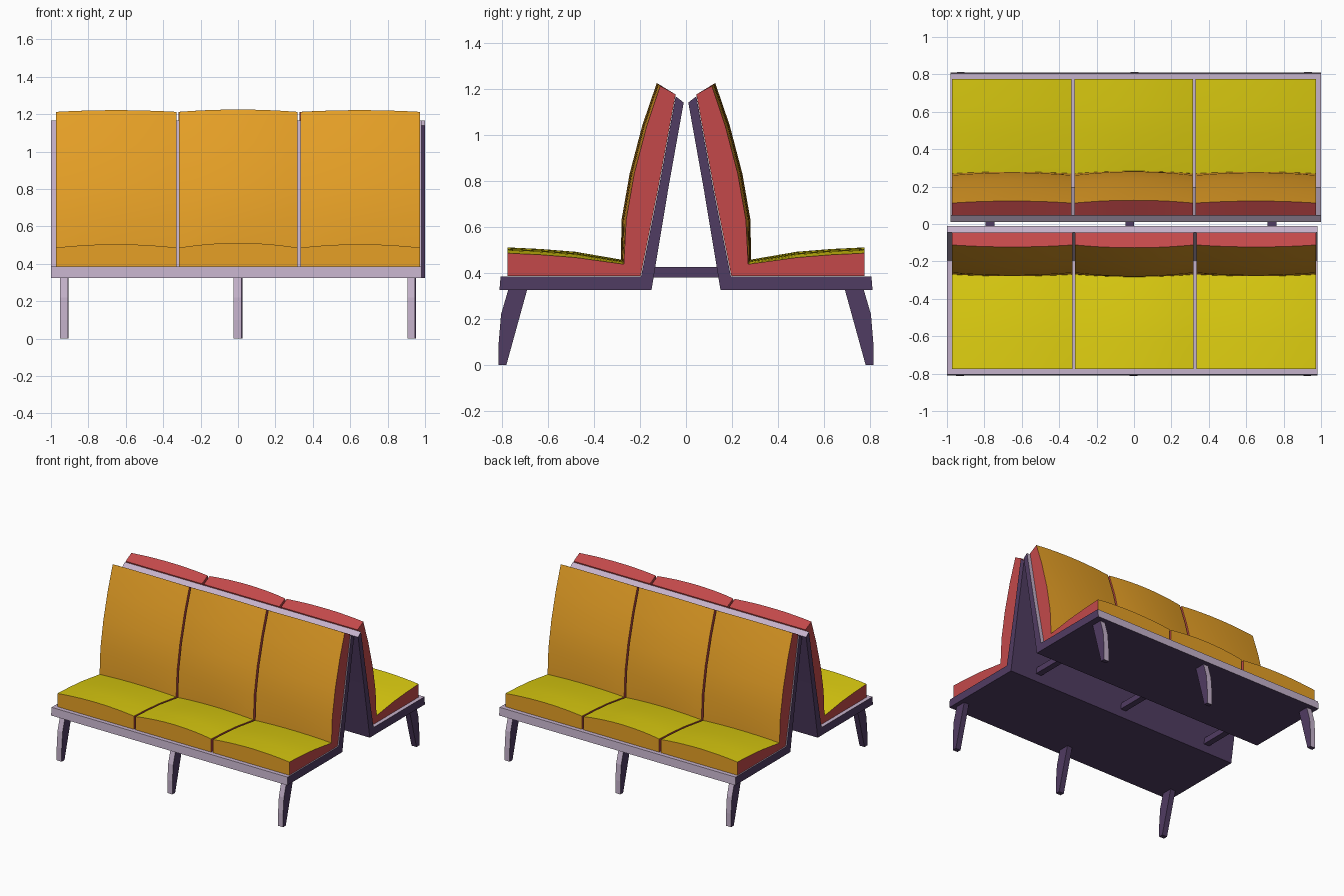
import bpy, bmesh, math

if "Cube" in bpy.data.objects:
    bpy.data.objects.remove(bpy.data.objects["Cube"])

def mat(name, r, g, b):
    m = bpy.data.materials.new(name)
    lin = [((c / 255 + 0.055) / 1.055) ** 2.4 if c > 10 else c / 255 / 12.92 for c in (r, g, b)]
    m.diffuse_color = (*lin, 1)
    m.use_nodes = True
    m.node_tree.nodes["Principled BSDF"].inputs["Base Color"].default_value = m.diffuse_color
    return m

YELLOW = mat("yellow fabric", 220, 204, 16)
ORANGE = mat("orange fabric", 230, 160, 38)
RED = mat("red fabric", 195, 73, 74)
LIGHT = mat("pale mauve edge", 197, 178, 203)
DARK = mat("dark purple frame", 80, 60, 98)

def loft(name, profile, xs, mats, side, seg_mats, turn, crown=None, smooth=False):
    """Extrude a closed (y, z) profile along xs; colour each profile segment.
    turn = 1 or -1 (half turn about z). crown(i, t) gives a (dy, dz) bulge."""
    bm = bmesh.new()
    rings = []
    for x in xs:
        t = (x - xs[0]) / (xs[-1] - xs[0])
        ring = []
        for i, (y, z) in enumerate(profile):
            dy, dz = crown(i, t) if crown else (0, 0)
            ring.append(bm.verts.new((x * turn, (y + dy) * turn, z + dz)))
        rings.append(ring)
    n = len(profile)
    for a, b in zip(rings, rings[1:]):
        for i in range(n):
            j = (i + 1) % n
            f = bm.faces.new((a[i], a[j], b[j], b[i]))
            f.material_index = seg_mats[i]
    for ring in (rings[0], rings[-1]):
        bm.faces.new(ring).material_index = side
    bmesh.ops.recalc_face_normals(bm, faces=bm.faces)
    me = bpy.data.meshes.new(name)
    bm.to_mesh(me)
    bm.free()
    for m in mats:
        me.materials.append(m)
    ob = bpy.data.objects.new(name, me)
    bpy.context.collection.objects.link(ob)
    if smooth:
        bpy.ops.object.select_all(action='DESELECT')
        ob.select_set(True)
        bpy.context.view_layer.objects.active = ob
        bpy.ops.object.shade_smooth_by_angle(angle=math.radians(25))
    return ob

# side profiles as (y, z)
FRAME = [(-0.81, 0.325), (-0.805, 0.385), (-0.195, 0.385), (-0.12, 0.76),
         (-0.045, 1.167), (-0.01, 1.14), (-0.078, 0.76), (-0.15, 0.325)]
FRAME_COL = [0, 0, 0, 0, 0, 1, 1, 1]
LEG = [(-0.78, 0), (-0.813, 0), (-0.813, 0.1), (-0.803, 0.22), (-0.772, 0.326), (-0.69, 0.326)]
LEG_COL = [1, 0, 0, 0, 1, 1]
CUSHION = [(-0.775, 0.386), (-0.775, 0.486), (-0.63, 0.479), (-0.48, 0.467), (-0.27, 0.438),
           (-0.26, 0.63), (-0.225, 0.83), (-0.17, 1.04), (-0.112, 1.212),
           (-0.045, 1.175), (-0.122, 0.76), (-0.197, 0.386)]
CUSHION_COL = [1, 0, 0, 0, 1, 1, 1, 1, 2, 2, 2, 2]

def cushion_crown(height):
    def f(i, t):
        k = 4 * t * (1 - t) * height
        if 1 <= i <= 3:
            return 0, k
        if i == 4:
            return -0.5 * k, 0.8 * k
        if 5 <= i <= 7:
            return -0.8 * k, 0
        if i == 8:
            return -0.6 * k, 0.5 * k
        return 0, 0
    return f

for turn, label in ((1, "front"), (-1, "back")):
    # bent seat and back shell
    loft(label + "_bench_frame", FRAME, [-1.0, 0.98], [LIGHT, DARK], 1, FRAME_COL, turn)
    # three tapered legs
    for k, x in enumerate((-0.93, -0.002, 0.926)):
        loft(f"{label}_leg_{k}", LEG, [x - 0.021, x + 0.021], [LIGHT, DARK], 1, LEG_COL, turn)
    # three crowned cushions
    for k, (x0, x1, h) in enumerate(((-0.972, -0.33, 0.018), (-0.316, 0.318, 0.025),
                                     (0.333, 0.973, 0.018))):
        xs = [x0 + (x1 - x0) * i / 10 for i in range(11)]
        loft(f"{label}_cushion_{k}", CUSHION, xs, [YELLOW, ORANGE, RED], 2,
             CUSHION_COL, turn, cushion_crown(h), True)

# beams joining the two benches
BEAM = [(-0.15, 0.38), (-0.15, 0.425), (0.15, 0.425), (0.15, 0.38)]
for k, x in enumerate((-0.77, -0.022, 0.738)):
    loft(f"cross_beam_{k}", BEAM, [x - 0.023, x + 0.023], [DARK], 0, [0] * 4, 1)
